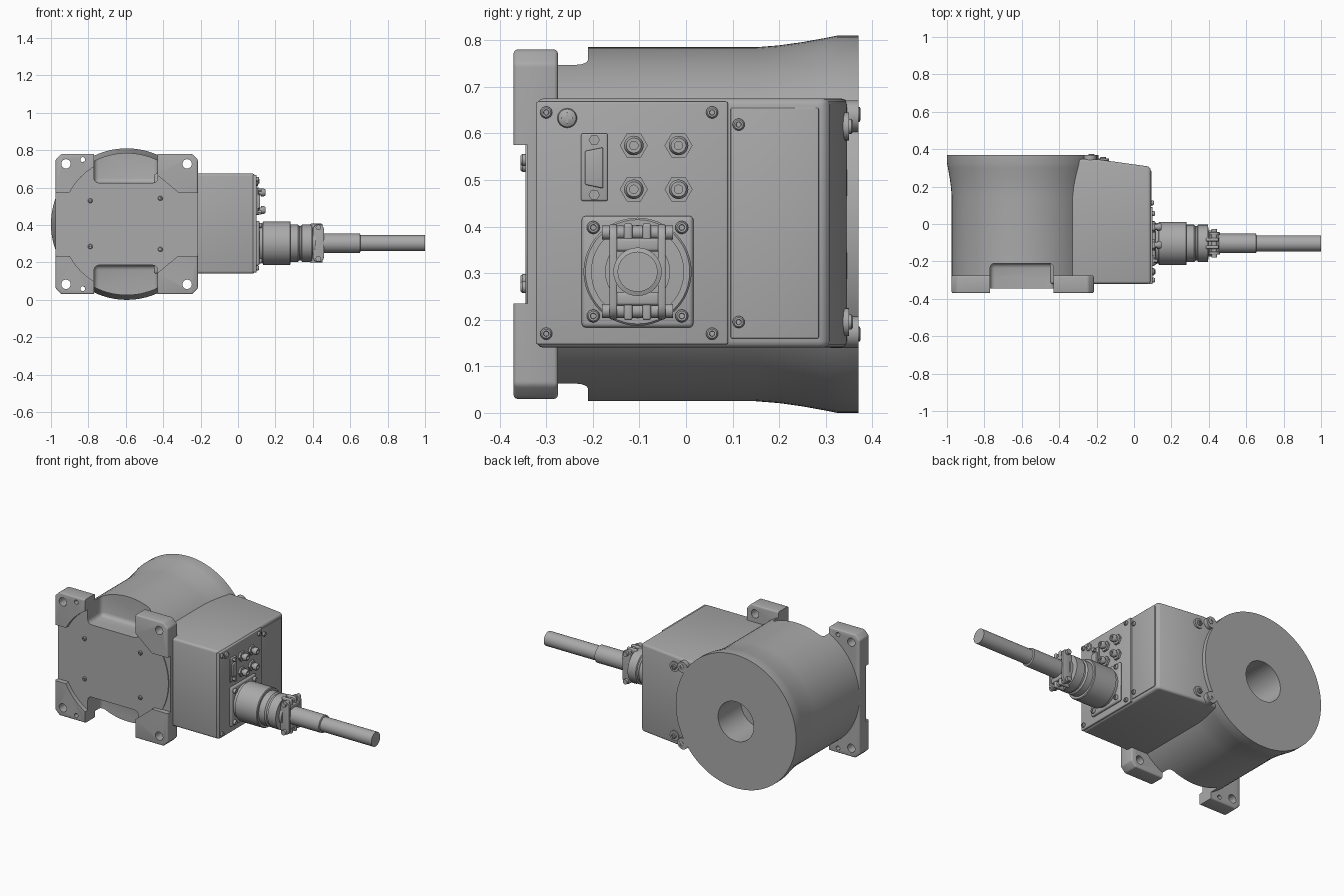
import bpy, bmesh
from math import sin, cos, pi, radians
from mathutils import Vector

default = bpy.data.objects.get("Cube")
if default:
    bpy.data.objects.remove(default)

grey = bpy.data.materials.new("cast_grey")
grey.use_nodes = True
grey.diffuse_color = (0.4, 0.4, 0.4, 1)
grey.node_tree.nodes["Principled BSDF"].inputs["Base Color"].default_value = (0.4, 0.4, 0.4, 1)
parts = []


def place(axis, u, v, a):
    """u, v lie across the axis, a lies along it."""
    return Vector({"x": (a, u, v), "y": (u, a, v), "z": (u, v, a)}[axis])


def apply(ob, mod):
    bpy.context.view_layer.objects.active = ob
    bpy.ops.object.modifier_apply(modifier=mod.name)


def finish(name, bm, bevel=0, part=True):
    bmesh.ops.remove_doubles(bm, verts=bm.verts, dist=1e-5)
    bmesh.ops.recalc_face_normals(bm, faces=bm.faces)
    me = bpy.data.meshes.new(name)
    bm.to_mesh(me)
    bm.free()
    me.materials.append(grey)
    ob = bpy.data.objects.new(name, me)
    bpy.context.collection.objects.link(ob)
    if bevel:
        m = ob.modifiers.new("bevel", "BEVEL")
        m.width, m.segments, m.angle_limit = bevel, 3, radians(40)
        apply(ob, m)
    if part:
        parts.append(ob)
    return ob


def prism(name, pts, axis, a, b, bevel=0, part=True):
    bm = bmesh.new()
    ends = [[bm.verts.new(place(axis, u, v, t)) for u, v in pts] for t in (a, b)]
    n = len(pts)
    for e in ends:
        bm.faces.new(e)
    for i in range(n):
        j = (i + 1) % n
        bm.faces.new((ends[0][i], ends[0][j], ends[1][j], ends[1][i]))
    return finish(name, bm, bevel, part)


def box(name, x, y, z, bevel=0, part=True):
    return prism(name, [(x[0], y[0]), (x[1], y[0]), (x[1], y[1]), (x[0], y[1])],
                 "z", z[0], z[1], bevel, part)


def lathe(name, profile, axis, u, v, n=32, part=True):
    """Revolve (radius, position) points about an axis through u, v."""
    bm = bmesh.new()
    rings = []
    for r, t in profile:
        if r == 0:
            rings.append([bm.verts.new(place(axis, u, v, t))] * n)
        else:
            rings.append([bm.verts.new(place(axis, u + r * cos(2 * pi * i / n),
                          v + r * sin(2 * pi * i / n), t)) for i in range(n)])
    for p, q in zip(rings, rings[1:]):
        for i in range(n):
            j = (i + 1) % n
            corners = list(dict.fromkeys((p[i], p[j], q[j], q[i])))
            bm.faces.new(corners)
    return finish(name, bm, 0, part)


def rod(name, axis, u, v, r, a, b, n=24, part=True):
    return lathe(name, [(0, a), (r, a), (r, b), (0, b)], axis, u, v, n, part)


def screw(name, axis, u, v, r, a, h):
    """Domed screw head with a socket; h is signed height."""
    lathe(name, [(0, a), (r, a), (r, a + h * .6), (r * .75, a + h), (r * .45, a + h),
                 (r * .4, a + h * .4), (0, a + h * .4)], axis, u, v, 16)


def cut(ob, cutter):
    m = ob.modifiers.new("cut", "BOOLEAN")
    m.operation, m.object, m.solver = "DIFFERENCE", cutter, "EXACT"
    apply(ob, m)


CX, CZ = -0.595, 0.405

# Main drum, flared at the back, with a blind bore
body = lathe("drum_body", [(0, -.29), (.38, -.29), (.38, .15), (.384, .2), (.391, .25),
             (.4, .3), (.405, .325), (.405, .37), (.12, .37), (.12, .15), (0, .15)],
             "y", CX, CZ, 96)

# Square mounting plate with raised corner feet, and the front cover disc
plate = prism("mounting_plate", [(-.975, .06), (-.945, .03), (-.245, .03), (-.215, .06),
              (-.215, .75), (-.245, .78), (-.945, .78), (-.975, .75)], "y", -.37, -.275, .008)
cover = rod("front_cover", "y", -.585, CZ, .358, -.345, -.3, 72)

arc = [(-.585 - .358 * sin(pi * i / 32), CZ + .358 * cos(pi * i / 32)) for i in range(33)]
recess = arc + [(-.435, .047), (-.435, .14), (-.32, .235), (-.15, .235),
                (-.15, .575), (-.32, .575), (-.435, .67), (-.435, .763)]
cutters = [prism("recess_cutter", recess, "y", -.5, -.34, 0, False),
           box("side_cutter", (-1.1, -.9), (-.5, -.34), (.235, .575), 0, False)]
for x in (-.92, -.272):
    for z in (.083, .727):
        cutters.append(rod("bolt_cutter", "y", x, z, .025, -.5, -.1, 24, False))
for z in (.06, .75):
    cutters.append(rod("pin_cutter", "y", -.83, z, .013, -.5, -.1, 16, False))
for c in cutters:
    cut(plate, c)

# Deep notches in the top and bottom of the front
for z in ((.625, 1.1), (-.3, .185)):
    c = box("notch_cutter", (-.77, -.43), (-.6, -.21), z, .025, False)
    cutters.append(c)
    for ob in (body, plate, cover):
        cut(ob, c)
for c in cutters:
    bpy.data.objects.remove(c)

for x, z in ((-.79, .53), (-.415, .543), (-.79, .285), (-.415, .27)):
    screw("cover_screw", "y", x, z, .013, -.344, -.011)

# Side connection box with a sloping back
prism("side_box", [(-.45, -.32), (.09, -.32), (.09, .298), (.075, .308), (-.19, .345),
      (-.45, .35)], "z", .14, .675, .014)
box("connector_panel", (.08, .1), (-.322, .09), (.147, .668), .004)
box("rear_panel", (.08, .094), (.096, .285), (.16, .655), .003)

for z in (.17, .645):
    for y in (-.3, .056):
        screw("panel_screw", "x", y, z, .013, .1, .012)
for s in (-1, 1):
    screw("rear_panel_screw", "x", .113, .407 + s * .212, .013, .094, .012)
    rod("rear_ear", "y", -.235, CZ + s * .232, .034, .31, .37)
    screw("rear_ear_screw", "y", -.228, CZ + s * .236, .016, .369, .006)
    rod("box_boss", "y", -.165, CZ + s * .21, .03, .3, .35)
    screw("box_boss_screw", "y", -.165, CZ + s * .21, .016, .349, .01)

# Ground screw with a cross slot raised on its head
lathe("ground_screw", [(0, .1), (.021, .1), (.019, .107), (.01, .112), (0, .113)], "x", -.255, .633)
box("ground_slot_long", (.105, .114), (-.267, -.243), (.631, .635))
box("ground_slot_cross", (.105, .114), (-.257, -.253), (.621, .645))

# Data socket
box("data_socket_plate", (.095, .108), (-.225, -.168), (.455, .6), .004)
prism("data_socket_shell", [(-.217, .49), (-.178, .482), (-.178, .57), (-.217, .562)],
      "x", .1, .118, .003)
for z in (.468, .586):
    rod("data_socket_post", "x", -.197, z, .012, .1, .125, 6)

# Four small round connectors on hex nuts
for y in (-.112, -.016):
    for z in (.48, .574):
        rod("port_nut", "x", y, z, .03, .1, .112, 6)
        lathe("port_stem", [(0, .11), (.015, .11), (.015, .123), (.021, .123), (.021, .138),
              (.016, .146), (.009, .146), (.009, .125), (0, .125)], "x", y, z, 20)

# Large cable connector
PY, PZ = -.104, .303
box("plug_flange", (.095, .115), (PY - .12, PY + .12), (PZ - .12, PZ + .12), .01)
for a in (-1, 1):
    for b in (-1, 1):
        screw("plug_flange_screw", "x", PY + a * .095, PZ + b * .095, .014, .115, .014)
lathe("plug_body", [(0, .11), (.106, .11), (.106, .13), (.116, .134), (.116, .278), (.112, .282),
      (.1, .282), (.1, .32), (.092, .328), (.092, .338), (.1, .342), (.1, .396), (.07, .398),
      (.07, .415), (0, .415)], "x", PY, PZ, 48)
lathe("cable", [(0, .4), (.052, .4), (.052, .652), (.043, .655), (.043, 1), (0, 1)],
      "x", PY, PZ, 32)

# Cable clamp: two rounded side straps, cross bolts and lugs
strap = [(.43 + .03 * cos(pi * i / 8), PZ + .072 + .03 * sin(pi * i / 8)) for i in range(9)]
strap += [(x, 2 * PZ - z) for x, z in reversed(strap)]
for s in (-1, 1):
    y = PY + s * .052
    prism("clamp_strap", strap, "y", y - .008, y + .008, .003)
    z = PZ + s * .084
    rod("clamp_bolt", "y", .43, z, .015, PY - .076, PY + .076, 16)
    for t in (-1, 1):
        yl = PY + t * .02
        box("clamp_lug", (.385, .452), (yl - .009, yl + .009), (z - .02, z + .02), .005)
    box("clamp_saddle", (.405, .455), (PY - .055, PY + .055),
        (PZ + s * .058 - .014, PZ + s * .058 + .014), .006)

# Smooth the curved surfaces and keep the edges crisp
bpy.ops.object.select_all(action="DESELECT")
for ob in parts:
    ob.select_set(True)
bpy.context.view_layer.objects.active = body
bpy.ops.object.shade_smooth_by_angle(angle=radians(32))
